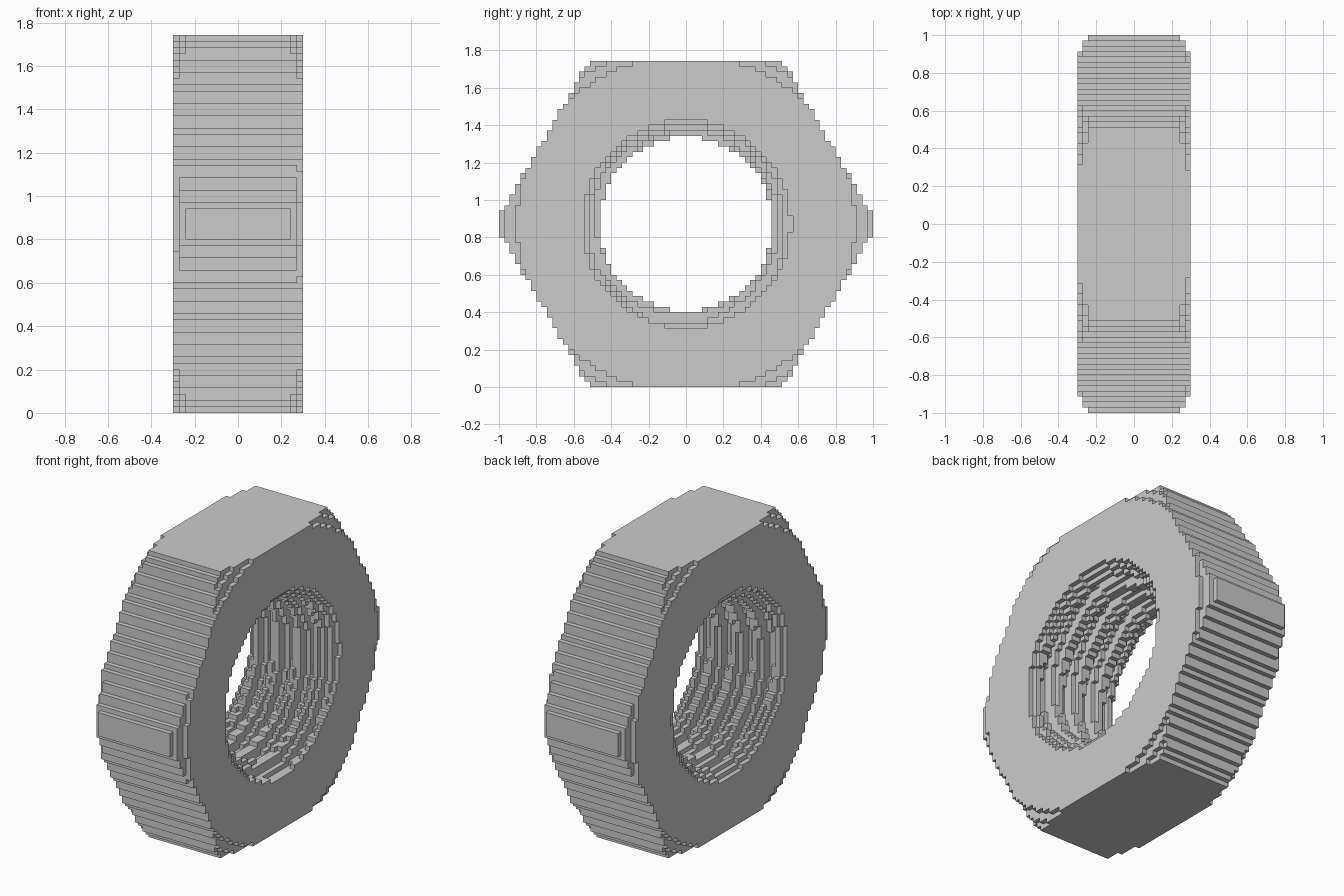
import bpy
import bmesh
import math
from mathutils import Vector
from itertools import product

cube = bpy.data.objects.get("Cube")
if cube:
    bpy.data.objects.remove(cube, do_unlink=True)

# The nut is made of small blocks; all radii below are counted in blocks
BLOCK = 2 / 70
HALF_X, HALF_Y, HALF_Z = 10, 35, 30
HEX_CORNER = 35.7
THREAD_ROOT, THREAD_CREST, PITCH = 19.6, 16.27, 5
COUNTERSINK = 19.4


def inside_hexagon(y, z):
    """Hexagon with flats on top and bottom and corners at front and back."""
    return abs(z) <= HALF_Z and abs(y) + abs(z) / math.sqrt(3) <= HEX_CORNER


def chamfer_radius(x):
    """Cone that trims the outer corners near both end faces."""
    return 31.77 + 1.93 * (HALF_X - abs(x)) - 0.004 * x


def hole_radius(x, y, z):
    """Right-handed helical thread, opened by a countersink at both ends."""
    turn = (x - HALF_X) / PITCH - math.atan2(z, y) / math.tau
    from_root = abs(turn - round(turn))
    flank = min(max((from_root - 1 / 16) * 16 / 5, 0), 1)
    thread = THREAD_ROOT + (THREAD_CREST - THREAD_ROOT) * flank
    return max(thread, COUNTERSINK - (HALF_X - abs(x)))


def is_solid(x, y, z):
    r = math.hypot(y, z)
    return (inside_hexagon(y, z) and r <= chamfer_radius(x)
            and r > hole_radius(x, y, z))


# Fill the block grid
cells = {
    (i, j, k)
    for i, j, k in product(range(-HALF_X, HALF_X + 1),
                           range(-HALF_Y, HALF_Y),
                           range(-HALF_Z, HALF_Z + 1))
    if is_solid(i, j + 0.5, k)
}

# Make a square wherever a block meets empty space
bm = bmesh.new()
corners = {}


def corner(p):
    if p not in corners:
        x, y, z = p
        corners[p] = bm.verts.new(
            Vector((x - 0.5, y, z + HALF_Z)) * BLOCK)
    return corners[p]


for cell in sorted(cells):
    for axis, side in product(range(3), (0, 1)):
        neighbour = list(cell)
        neighbour[axis] += 1 if side else -1
        if tuple(neighbour) in cells:
            continue
        u, v = (axis + 1) % 3, (axis + 2) % 3
        loop = []
        for du, dv in ((0, 0), (1, 0), (1, 1), (0, 1)):
            p = list(cell)
            p[axis] += side
            p[u] += du
            p[v] += dv
            loop.append(corner(tuple(p)))
        bm.faces.new(loop if side else loop[::-1])

mesh = bpy.data.meshes.new("hex_nut")
bm.to_mesh(mesh)
bm.free()

# Plain grey material
grey = bpy.data.materials.new("light grey")
grey.use_nodes = True
colour = (0.6, 0.6, 0.6, 1)
grey.diffuse_color = colour
grey.node_tree.nodes["Principled BSDF"].inputs["Base Color"].default_value = colour
mesh.materials.append(grey)

nut = bpy.data.objects.new("hex_nut", mesh)
bpy.context.collection.objects.link(nut)
